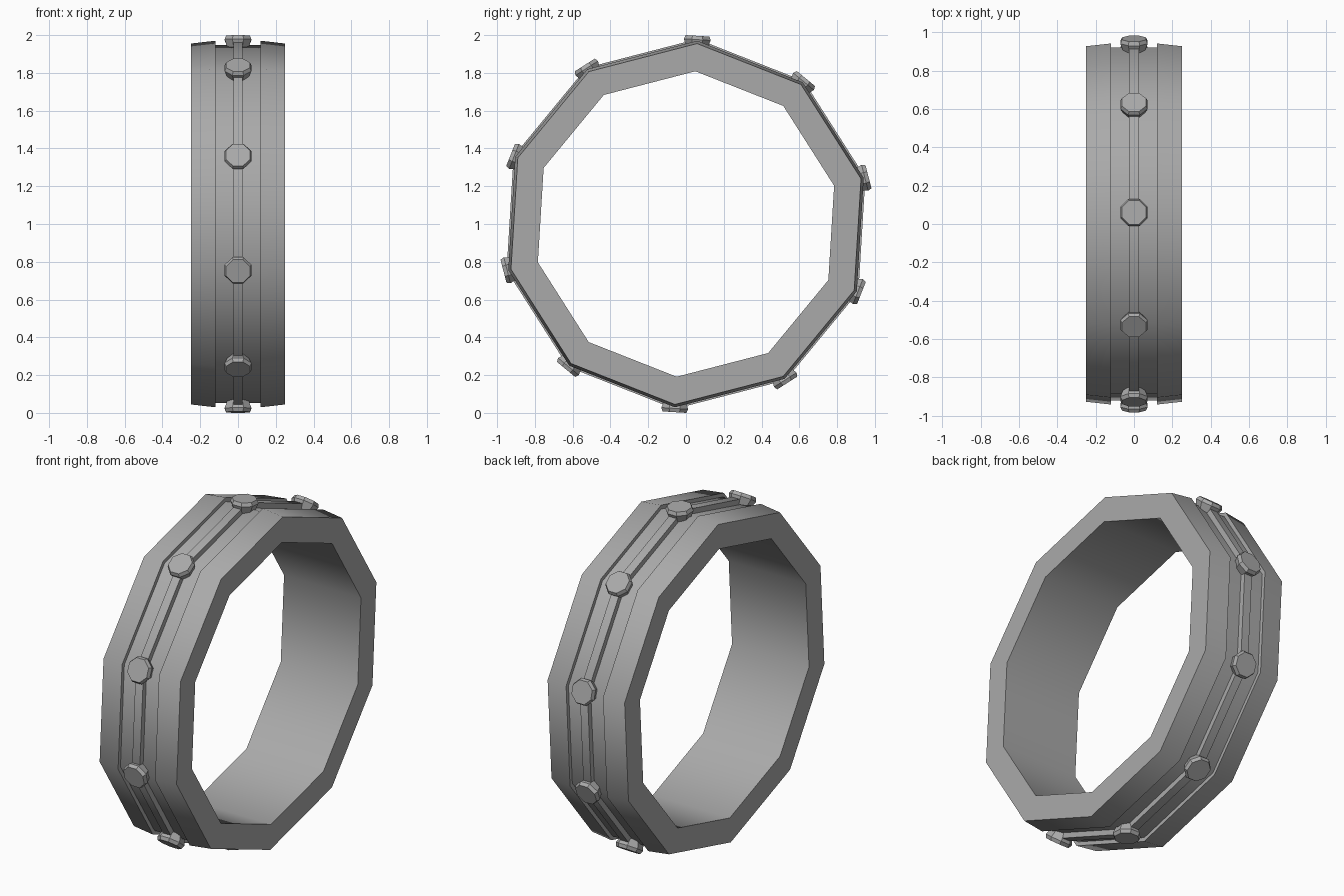
import bpy, bmesh, math
from mathutils import Matrix

SIDES = 10
TURN = math.radians(-3.5)      # first corner leans slightly to +y
CENTRE = Matrix.Translation((0, 0, 1))

cube = bpy.data.objects.get("Cube")
if cube:
    bpy.data.objects.remove(cube)

grey = bpy.data.materials.new("plain grey")
grey.use_nodes = True
grey.diffuse_color = (0.4, 0.4, 0.4, 1)
grey.node_tree.nodes["Principled BSDF"].inputs["Base Color"].default_value = (0.4, 0.4, 0.4, 1)


def spoke(i):
    """Matrix that swings local +z to corner i of the ring."""
    return CENTRE @ Matrix.Rotation(TURN + i * math.tau / SIDES, 4, "X")


def finish(name, bm):
    bmesh.ops.recalc_face_normals(bm, faces=bm.faces)
    mesh = bpy.data.meshes.new(name)
    bm.to_mesh(mesh)
    bm.free()
    mesh.materials.append(grey)
    obj = bpy.data.objects.new(name, mesh)
    bpy.context.collection.objects.link(obj)
    bpy.ops.object.select_all(action="DESELECT")
    obj.select_set(True)
    bpy.context.view_layer.objects.active = obj
    bpy.ops.object.shade_smooth_by_angle(angle=math.radians(40))
    return obj


def bridge(bm, a, b):
    for k in range(len(a)):
        n = (k + 1) % len(a)
        bm.faces.new((a[k], a[n], b[n], b[k]))


# Ring band: mirrored cross-section (x, radius) swept round ten corners
half = [(0.25, 0.81), (0.25, 0.957), (0.12, 0.972), (0.12, 0.949), (0.025, 0.949), (0.025, 0.981)]
section = half + [(-x, r) for x, r in reversed(half)]
bm = bmesh.new()
loops = []
for i in range(SIDES):
    m = spoke(i)
    loops.append([bm.verts.new(m @ Matrix.Translation((x, 0, r)).translation) for x, r in section])
for i in range(SIDES):
    bridge(bm, loops[i], loops[(i + 1) % SIDES])
finish("ring_band", bm)

# Studs: eight-sided cut stones, (radius, height) from base to flat top
stud = [(0.06, 0.935), (0.077, 0.978), (0.068, 0.998)]
for i in range(SIDES):
    bm = bmesh.new()
    m = spoke(i)
    rows = []
    for r, h in stud:
        angles = [(k + 0.5) * math.tau / 8 for k in range(8)]
        rows.append([bm.verts.new(m @ Matrix.Translation((r * math.cos(a), r * math.sin(a), h)).translation)
                     for a in angles])
    for lower, upper in zip(rows, rows[1:]):
        bridge(bm, lower, upper)
    bm.faces.new(rows[0])
    bm.faces.new(rows[-1])
    finish(f"stud_{i + 1}", bm)
